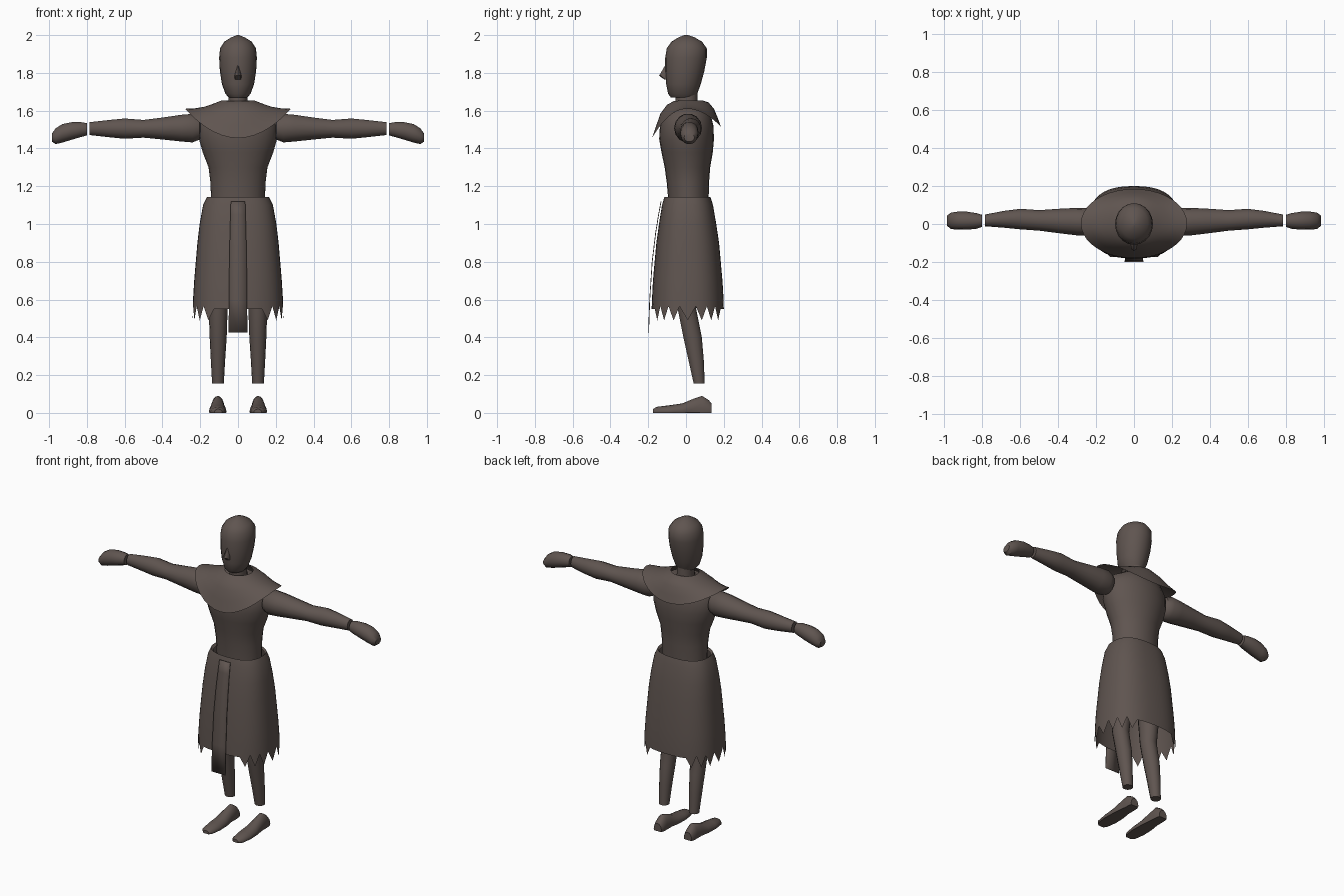
import bpy
import bmesh
import math
from mathutils import Vector

if "Cube" in bpy.data.objects:
    bpy.data.objects.remove(bpy.data.objects["Cube"], do_unlink=True)

COLOUR = (0.115, 0.09, 0.08, 1)
cloth = bpy.data.materials.new("dark brown")
cloth.use_nodes = True
cloth.diffuse_color = COLOUR
shader = cloth.node_tree.nodes["Principled BSDF"]
shader.inputs["Base Color"].default_value = COLOUR
shader.inputs["Roughness"].default_value = 0.8


def skin(name, rings, caps=True, closed=True, angle=40):
    """Join successive point rings into one smooth-shaded object."""
    bm = bmesh.new()
    rows = [[bm.verts.new(point) for point in ring] for ring in rings]
    count = len(rows[0])
    for lower, upper in zip(rows, rows[1:]):
        for i in range(count if closed else count - 1):
            j = (i + 1) % count
            bm.faces.new((lower[i], lower[j], upper[j], upper[i]))
    if caps:
        bm.faces.new(rows[0])
        bm.faces.new(rows[-1])
    bmesh.ops.recalc_face_normals(bm, faces=bm.faces)
    mesh = bpy.data.meshes.new(name)
    bm.to_mesh(mesh)
    bm.free()
    mesh.materials.append(cloth)
    obj = bpy.data.objects.new(name, mesh)
    bpy.context.collection.objects.link(obj)
    bpy.ops.object.select_all(action="DESELECT")
    obj.select_set(True)
    bpy.context.view_layer.objects.active = obj
    bpy.ops.object.shade_smooth_by_angle(angle=math.radians(angle))
    return obj


def oval(a_min, a_max, b_min, b_max, sides, power=2):
    """Points of a rounded outline filling the given box."""
    points = []
    for k in range(sides):
        turn = math.tau * k / sides
        c, s = math.cos(turn), math.sin(turn)
        u = math.copysign(abs(c) ** (2 / power), c)
        v = math.copysign(abs(s) ** (2 / power), s)
        points.append(((a_min + a_max + u * (a_max - a_min)) / 2,
                       (b_min + b_max + v * (b_max - b_min)) / 2))
    return points


def upright(sections, sides, power=2):
    """Rings stacked along z from (z, half width, front, back)."""
    return [[Vector((x, y, z)) for x, y in oval(-half, half, front, back, sides, power)]
            for z, half, front, back in sections]


# Head, nose and neck
skin("head", upright([
    (1.67, .05, -.08, .05), (1.69, .067, -.095, .06), (1.74, .085, -.105, .078),
    (1.81, .096, -.11, .097), (1.88, .1, -.11, .11), (1.93, .095, -.102, .11),
    (1.965, .073, -.077, .085), (1.988, .036, -.04, .046), (2, .005, -.01, .01)], 20))
skin("nose", upright([
    (1.765, .018, -.115, -.08), (1.785, .018, -.142, -.08),
    (1.81, .012, -.128, -.08), (1.845, .002, -.108, -.08)], 8))
skin("neck", upright([(1.58, .055, -.06, .065), (1.64, .05, -.055, .06),
                      (1.71, .05, -.055, .06)], 16))

# Torso, running down inside the skirt
skin("torso", upright([
    (1.05, .14, -.09, .115), (1.14, .143, -.095, .12), (1.22, .146, -.102, .122),
    (1.3, .156, -.113, .128), (1.38, .187, -.13, .142), (1.45, .207, -.142, .148),
    (1.52, .208, -.138, .145), (1.58, .175, -.122, .13), (1.625, .1, -.08, .095)], 24))

# Shoulder mantle: its rim dips at the front and the back
mantle_rings = []
for half, front, back, z_side, z_front, z_back in [
        (.085, -.065, .085, 1.655, 1.65, 1.655), (.13, -.1, .12, 1.637, 1.632, 1.643),
        (.18, -.135, .148, 1.62, 1.585, 1.61), (.23, -.158, .168, 1.612, 1.52, 1.562),
        (.28, -.18, .185, 1.61, 1.455, 1.515)]:
    ring = []
    for k, (x, y) in enumerate(oval(-half, half, front, back, 40)):
        dip = math.sin(math.tau * k / 40)
        low = z_front if dip < 0 else z_back
        ring.append(Vector((x, y, z_side + (low - z_side) * dip * dip)))
    mantle_rings.append(ring)
skin("shoulder_mantle", mantle_rings, caps=False)

# Skirt with torn teeth along the sides of the hem
skirt_rings = upright([
    (1.13, .15, -.105, .125), (1.142, .165, -.115, .13), (1.1, .185, -.127, .143),
    (1, .203, -.143, .16), (.9, .215, -.157, .175), (.7, .232, -.175, .193),
    (.57, .238, -.18, .199), (.55, .24, -.182, .2)], 40, 2.5)
for k, point in enumerate(skirt_rings[-1]):
    if abs(point.x) > .15:
        point.z = .565 if k % 2 else .49
for k, point in enumerate(skirt_rings[-2]):
    point.z = .6
skin("skirt", skirt_rings, caps=False)

# Hanging front panel
panel_rings = []
for z, half, y in [(1.12, .038, -.134), (1.05, .04, -.147), (.95, .043, -.163),
                   (.8, .046, -.181), (.6, .048, -.194), (.425, .05, -.2)]:
    panel_rings.append([Vector((x * half, y, z)) for x in (-1, 0, 1)])
panel = skin("front_panel", panel_rings, caps=False, closed=False)
thickness = panel.modifiers.new("thickness", "SOLIDIFY")
thickness.thickness = .004

# Limb sections: position along the limb, then the box of the cross-section
ARM = [(.19, -.02, .04, 1.47, 1.54), (.205, -.05, .07, 1.445, 1.57),
       (.24, -.063, .085, 1.43, 1.585), (.3, -.06, .085, 1.435, 1.58),
       (.4, -.048, .08, 1.446, 1.565), (.5, -.035, .073, 1.456, 1.552),
       (.6, -.028, .08, 1.45, 1.56), (.68, -.02, .07, 1.458, 1.552),
       (.785, -.012, .05, 1.47, 1.54)]
HAND = [(.8, -.015, .048, 1.468, 1.535), (.83, -.025, .057, 1.46, 1.54),
        (.88, -.03, .065, 1.445, 1.54), (.93, -.03, .065, 1.43, 1.53),
        (.965, -.026, .06, 1.422, 1.508), (.985, -.01, .045, 1.435, 1.48)]
LEG = [(1, .03, .17, -.07, .09), (.75, .04, .165, -.06, .08),
       (.55, .055, .155, -.045, .055), (.4, .06, .15, -.015, .085),
       (.28, .068, .144, .012, .095), (.155, .075, .137, .04, .1)]
FOOT = [(-.175, .085, .125, -.01, .02), (-.155, .07, .145, -.02, .032),
        (-.09, .06, .155, -.03, .04), (-.02, .062, .153, -.03, .05),
        (.04, .07, .145, -.03, .075), (.085, .072, .142, -.04, .09),
        (.12, .075, .14, -.04, .068), (.135, .08, .135, -.03, .05)]


def limb(name, sections, place, sides=14):
    """Make the left and right copies of a limb."""
    for label, sign in (("left", 1), ("right", -1)):
        rings = []
        for along, *box in sections:
            points = [place(along, a, b) for a, b in oval(*box, sides)]
            rings.append([Vector((x * sign, y, z)) for x, y, z in points])
        skin(label + "_" + name, rings)


limb("arm", ARM, lambda along, a, b: (along, a, b))
limb("hand", HAND, lambda along, a, b: (along, a, b))
limb("leg", LEG, lambda along, a, b: (a, b, along))
# Feet are flattened against the floor
limb("foot", FOOT, lambda along, a, b: (a, along, max(b, 0)), 16)
